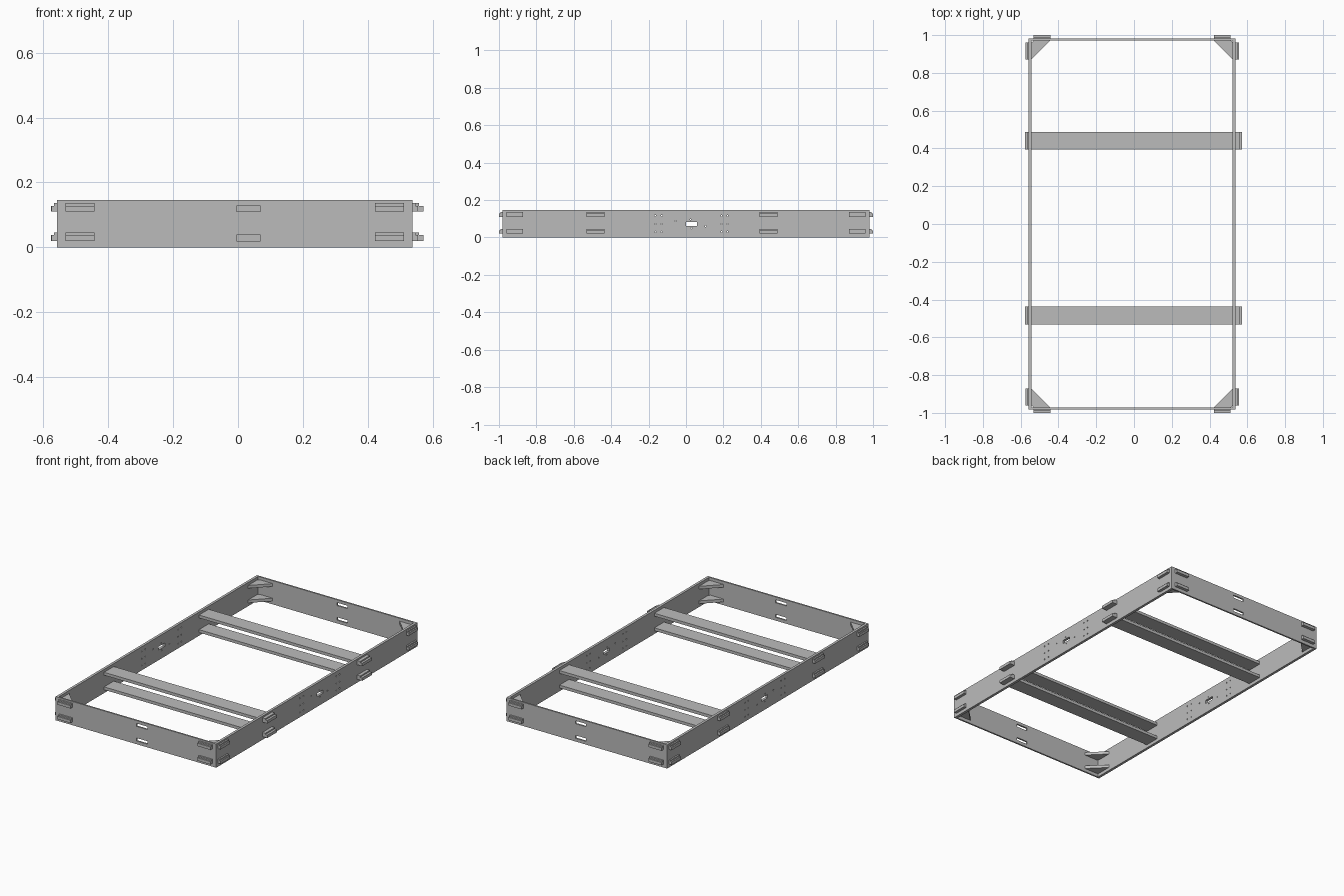
import bpy
import bmesh
from mathutils import Matrix

if "Cube" in bpy.data.objects:
    bpy.data.objects.remove(bpy.data.objects["Cube"], do_unlink=True)

grey = bpy.data.materials.new("light grey")
grey.use_nodes = True
grey.diffuse_color = (0.5, 0.5, 0.5, 1)
grey.node_tree.nodes["Principled BSDF"].inputs["Base Color"].default_value = (0.5, 0.5, 0.5, 1)

CX = -0.01            # frame centre in x
HALF_X, HALF_Y = 0.548, 0.981
HEIGHT = 0.146
SIDE_T, END_T = 0.016, 0.01
PLATE_T, LIP = 0.018, 0.008
LEVELS = {"lower": 0.02, "upper": 0.11}


def add_box(bm, x0, x1, y0, y1, z0, z1):
    size = Matrix.Diagonal((abs(x1 - x0), abs(y1 - y0), z1 - z0, 1))
    place = Matrix.Translation(((x0 + x1) / 2, (y0 + y1) / 2, (z0 + z1) / 2))
    bmesh.ops.create_cube(bm, size=1, matrix=place @ size)


def add_prism(bm, points, z0, z1):
    face = bm.faces.new([bm.verts.new((x, y, z0)) for x, y in points])
    top = bmesh.ops.extrude_face_region(bm, geom=[face])["geom"]
    bmesh.ops.translate(bm, vec=(0, 0, z1 - z0),
                        verts=[v for v in top if isinstance(v, bmesh.types.BMVert)])


def finish(bm, name):
    bmesh.ops.recalc_face_normals(bm, faces=bm.faces)
    mesh = bpy.data.meshes.new(name)
    bm.to_mesh(mesh)
    bm.free()
    mesh.materials.append(grey)
    obj = bpy.data.objects.new(name, mesh)
    bpy.context.collection.objects.link(obj)
    return obj


def cut(obj, cutter):
    mod = obj.modifiers.new("openings", 'BOOLEAN')
    mod.operation = 'DIFFERENCE'
    mod.solver = 'EXACT'
    mod.object = cutter
    bpy.context.view_layer.update()
    graph = bpy.context.evaluated_depsgraph_get()
    mesh = bpy.data.meshes.new_from_object(obj.evaluated_get(graph))
    obj.modifiers.clear()
    obj.data = mesh
    bpy.data.objects.remove(cutter, do_unlink=True)


# End walls with two open slots each
for name, s in (("front_wall", -1), ("back_wall", 1)):
    bm = bmesh.new()
    add_box(bm, CX - HALF_X, CX + HALF_X, s * (HALF_Y - END_T), s * HALF_Y, 0, HEIGHT)
    wall = finish(bm, name)
    bm = bmesh.new()
    for z in LEVELS.values():
        add_box(bm, -0.005, 0.069, s * 0.9, s * 1.1, z, z + PLATE_T)
    cut(wall, finish(bm, "slot_cutter"))

# Side walls with a centre slot and small drilled holes
holes = [(y, z) for y in (-0.165, -0.13, 0.19, 0.222) for z in (0.03, 0.072, 0.117)]
holes += [(-0.055, 0.088), (0.024, 0.096), (0.03, 0.05), (0.105, 0.06)]
for name, s in (("right_wall", -1), ("left_wall", 1)):
    bm = bmesh.new()
    outer, inner = CX + s * HALF_X, CX + s * (HALF_X - SIDE_T)
    end = HALF_Y - END_T
    add_box(bm, outer, inner, -end, end, 0, HEIGHT)
    wall = finish(bm, name)
    bm = bmesh.new()
    add_box(bm, outer - 0.05, outer + 0.05, 0, 0.06, 0.062, 0.083)
    for y, z in holes:
        place = Matrix.Translation((outer, y, z)) @ Matrix.Rotation(1.5708, 4, 'Y')
        bmesh.ops.create_cone(bm, cap_ends=True, segments=10, radius1=0.004,
                              radius2=0.004, depth=0.1, matrix=place)
    cut(wall, finish(bm, "hole_cutter"))

# Cross bars whose ends pass through the side walls and hook over them
for place, yc in (("front", -0.484), ("back", 0.441)):
    for level, z in LEVELS.items():
        bm = bmesh.new()
        y0, y1, top = yc - 0.047, yc + 0.047, z + PLATE_T
        add_box(bm, -0.576, 0.572, y0, y1, z, top)
        left, right = CX - HALF_X, CX + HALF_X
        add_box(bm, left - 0.009, left, y0, y1, top, top + LIP)
        add_box(bm, right, right + 0.02, y0, y1, top, top + LIP)
        finish(bm, f"{place}_{level}_cross_bar")

# Corner gussets with hooked tabs through both walls
REACH, GAP = 0.099, 0.01
TAB_X, TAB_Y = 0.017, 0.019
for side, sx in (("right", -1), ("left", 1)):
    for place, sy in (("front", -1), ("back", 1)):
        def corner(u, v):
            return (CX + sx * (HALF_X - SIDE_T - u), sy * (HALF_Y - END_T - v))
        out_u, out_v = -SIDE_T - TAB_X, -END_T - TAB_Y
        outline = [corner(u, v) for u, v in (
            (out_u, GAP), (out_u, REACH), (0, REACH), (REACH, 0),
            (REACH, out_v), (GAP, out_v), (GAP, 0), (0, GAP))]
        for level, z in LEVELS.items():
            bm = bmesh.new()
            top = z + PLATE_T
            add_prism(bm, outline, z, top)
            for a, b in (((-SIDE_T - 0.009, GAP), (-SIDE_T, REACH)),
                         ((GAP, -END_T - 0.01), (REACH, -END_T))):
                (xa, ya), (xb, yb) = corner(*a), corner(*b)
                add_box(bm, xa, xb, ya, yb, top, top + LIP)
            finish(bm, f"{place}_{side}_{level}_gusset")
